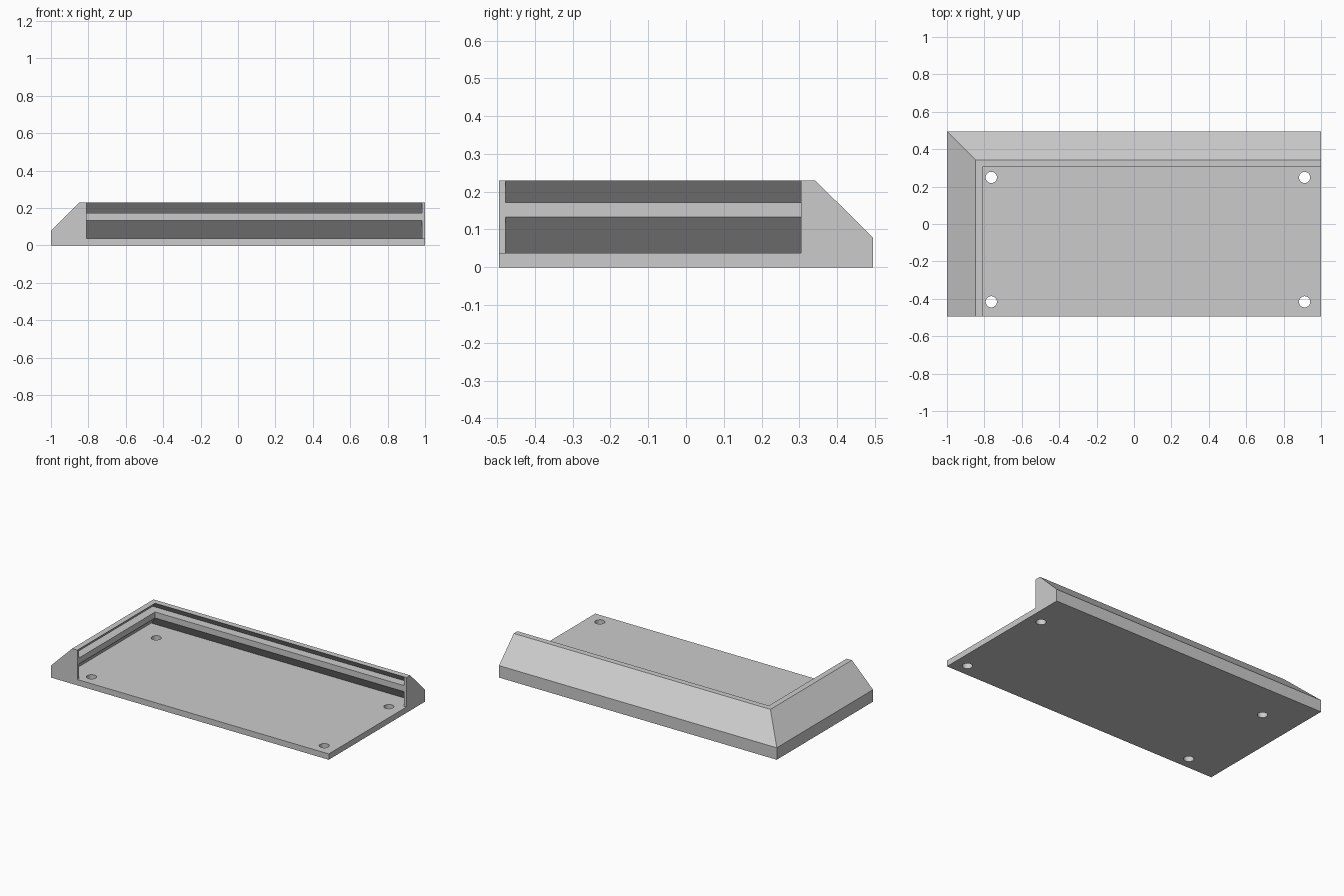
import bpy
import bmesh

if "Cube" in bpy.data.objects:
    bpy.data.objects.remove(bpy.data.objects["Cube"])

light_grey = bpy.data.materials.new("light grey")
light_grey.use_nodes = True
grey = (0.6, 0.6, 0.6, 1)
light_grey.diffuse_color = grey
light_grey.node_tree.nodes["Principled BSDF"].inputs["Base Color"].default_value = grey

W, D = 1.0, 0.495                  # half width and half depth
CAP = 0.0175                       # closed ends of the undercuts
FLOOR, TOP = 0.038, 0.229
RIB_LOW, RIB_HIGH = 0.133, 0.172   # rib between the two undercuts
INNER = 0.19                       # inset of the inner wall


def finish(bm, name):
    bmesh.ops.recalc_face_normals(bm, faces=bm.faces)
    mesh = bpy.data.meshes.new(name)
    bm.to_mesh(mesh)
    bm.free()
    mesh.materials.append(light_grey)
    obj = bpy.data.objects.new(name, mesh)
    bpy.context.collection.objects.link(obj)
    return obj


# Wall profile as (inset, z), with two 45 degree undercuts on the inside
profile = {
    "foot": (0, 0),
    "shoulder": (0, 0.078),
    "ridge": (0.152, TOP),
    "lip": (INNER, TOP),
    "upper_cut": (INNER - (TOP - RIB_HIGH), RIB_HIGH),
    "rib_top": (INNER, RIB_HIGH),
    "rib_bottom": (INNER, RIB_LOW),
    "lower_cut": (INNER - (RIB_LOW - FLOOR), FLOOR),
    "inner_foot": (INNER, FLOOR),
}
cut_outline = list(profile)
solid_outline = [n for n in cut_outline if not n.endswith("_cut")]

# Stations along the L-shaped path, from the back wall's end to the side wall's
stations = [
    lambda o: (W, D - o),
    lambda o: (W - CAP, D - o),
    lambda o: (-W + o, D - o),
    lambda o: (-W + o, -D + CAP),
    lambda o: (-W + o, -D),
]

# Tray body: floor plate with a sloped wall along the back and one side
bm = bmesh.new()
rings = []
for k, place in enumerate(stations):
    outline = solid_outline if k in (0, 4) else cut_outline
    rings.append({n: bm.verts.new((*place(profile[n][0]), profile[n][1]))
                  for n in outline})
for k, (a, b) in enumerate(zip(rings, rings[1:])):
    outline = cut_outline if k in (1, 2) else solid_outline
    for m, n in zip(outline, outline[1:]):
        bm.faces.new((a[m], a[n], b[n], b[m]))

# End walls of the undercuts
for r in (rings[1], rings[3]):
    bm.faces.new([r[n] for n in ("lip", "upper_cut", "rib_top")])
    bm.faces.new([r[n] for n in ("rib_bottom", "lower_cut", "inner_foot")])

# Underside, floor and the two open sides
low = bm.verts.new((W, -D, 0))
high = bm.verts.new((W, -D, FLOOR))
bm.faces.new([r["foot"] for r in rings] + [low])
bm.faces.new([r["inner_foot"] for r in rings] + [high])
for r in (rings[0], rings[-1]):
    bm.faces.new([r[n] for n in solid_outline] + [high, low])
tray = finish(bm, "corner_tray")

# Screw holes
bm = bmesh.new()
for x in (-0.763, 0.912):
    for y in (-0.416, 0.249):
        made = bmesh.ops.create_cone(bm, cap_ends=True, segments=32,
                                     radius1=0.03, radius2=0.03, depth=0.2)
        bmesh.ops.translate(bm, verts=made["verts"], vec=(x, y, 0.02))
cutter = finish(bm, "hole_cutter")
cutter.hide_render = True

bpy.context.view_layer.objects.active = tray
tray.select_set(True)
mod = tray.modifiers.new("screw_holes", "BOOLEAN")
mod.operation = "DIFFERENCE"
mod.solver = "EXACT"
mod.object = cutter
bpy.ops.object.modifier_apply(modifier=mod.name)
bpy.data.objects.remove(cutter)
bpy.ops.object.shade_smooth_by_angle()
